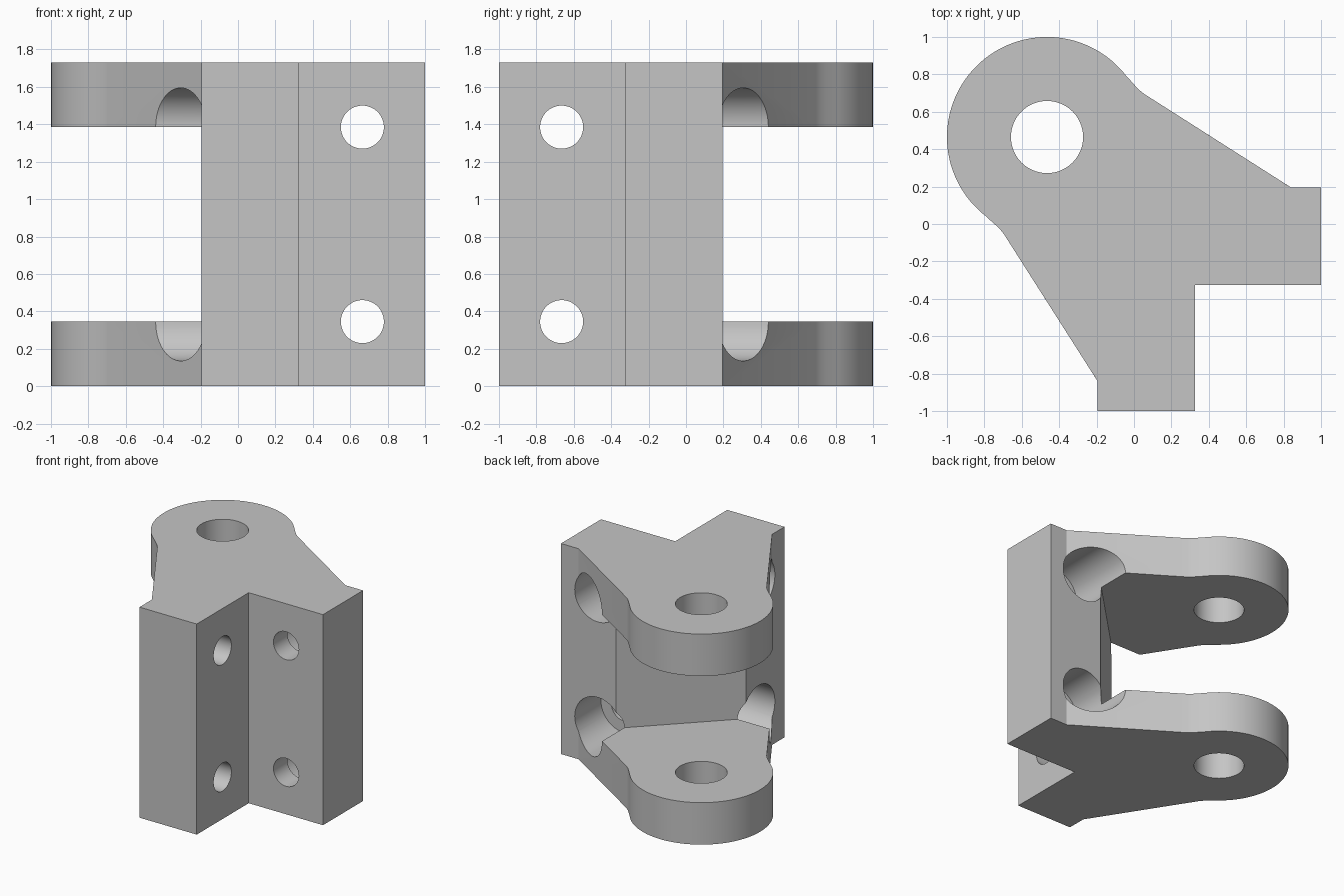
import bpy, bmesh, math
from mathutils import Matrix, Vector

cube = bpy.data.objects.get("Cube")
if cube:
    bpy.data.objects.remove(cube, do_unlink=True)

HEIGHT = 1.73
HUB = 0.465              # hub centre is (-HUB, HUB)
HUB_R = 0.535
ARM = 0.345              # thickness of each fork arm
BOLT = 0.665             # bolt distance from the middle
BOLT_Z = (ARM, HEIGHT - ARM)

steel = bpy.data.materials.new("light grey")
steel.use_nodes = True
grey = (0.56, 0.56, 0.56, 1)
steel.diffuse_color = grey
steel.node_tree.nodes["Principled BSDF"].inputs["Base Color"].default_value = grey


def finish(name, bm):
    bmesh.ops.recalc_face_normals(bm, faces=bm.faces)
    mesh = bpy.data.meshes.new(name)
    bm.to_mesh(mesh)
    bm.free()
    mesh.materials.append(steel)
    obj = bpy.data.objects.new(name, mesh)
    bpy.context.collection.objects.link(obj)
    return obj


def prism(name, outline, z0, z1):
    bm = bmesh.new()
    face = bm.faces.new([bm.verts.new((x, y, z0)) for x, y in outline])
    new = bmesh.ops.extrude_face_region(bm, geom=[face])["geom"]
    top = [v for v in new if isinstance(v, bmesh.types.BMVert)]
    bmesh.ops.translate(bm, verts=top, vec=(0, 0, z1 - z0))
    return finish(name, bm)


def rod(name, radius, start, end):
    start, end = Vector(start), Vector(end)
    axis = end - start
    turn = axis.to_track_quat("Z", "Y").to_matrix().to_4x4()
    bm = bmesh.new()
    bmesh.ops.create_cone(bm, cap_ends=True, segments=64, radius1=radius, radius2=radius,
                          depth=axis.length,
                          matrix=Matrix.Translation((start + end) / 2) @ turn)
    return finish(name, bm)


def cut(target, cutter):
    cutter.hide_render = True
    mod = target.modifiers.new("cut", "BOOLEAN")
    mod.operation = "DIFFERENCE"
    mod.solver = "EXACT"
    mod.object = cutter
    bpy.context.view_layer.objects.active = target
    bpy.ops.object.modifier_apply(modifier=mod.name)
    bpy.data.objects.remove(cutter, do_unlink=True)


def mirror(p):
    # reflection across the diagonal plane of symmetry
    return (-p[1], -p[0]) + tuple(p[2:])


# Hinge outline: one half, the round hub, then the mirrored half
half = [(1, -0.325), (1, 0.195), (0.84, 0.195), (0.055, 0.695),
        (0.025, 0.719), (-0.005, 0.752)]
arc = []
for i in range(65):
    a = math.radians(38 + 194 * i / 64)
    arc.append((-HUB + HUB_R * math.cos(a), HUB + HUB_R * math.sin(a)))
outline = half + arc + [mirror(p) for p in reversed(half)] + [(0.325, -0.325)]
bracket = prism("hinge_bracket", outline, 0, HEIGHT)

# Slot between the two arms, with a slanted back wall
side = [(0.5, 0.195), (0.84, 0.195), (0.84, 1.2)]
slot = side + [(-1.2, 1.2)] + [mirror(p) for p in reversed(side)]
cut(bracket, prism("slot_cutter", slot, ARM, HEIGHT - ARM))

# Pin hole through both arms
cut(bracket, rod("pin_cutter", 0.193, (-HUB, HUB, -0.2), (-HUB, HUB, HEIGHT + 0.2)))

# Bolt holes with wide counterbores, in both flanges
for z in BOLT_Z:
    for radius, y0, y1 in ((0.115, -0.6, 0.1), (0.21, -0.145, 1.0)):
        ends = (BOLT, y0, z), (BOLT, y1, z)
        cut(bracket, rod("bolt_cutter", radius, *ends))
        cut(bracket, rod("bolt_cutter", radius, *[mirror(p) for p in ends]))

# Smooth round walls, keep machined edges sharp
bpy.ops.object.select_all(action="DESELECT")
bracket.select_set(True)
bpy.context.view_layer.objects.active = bracket
bpy.ops.object.shade_smooth_by_angle(angle=math.radians(20))
